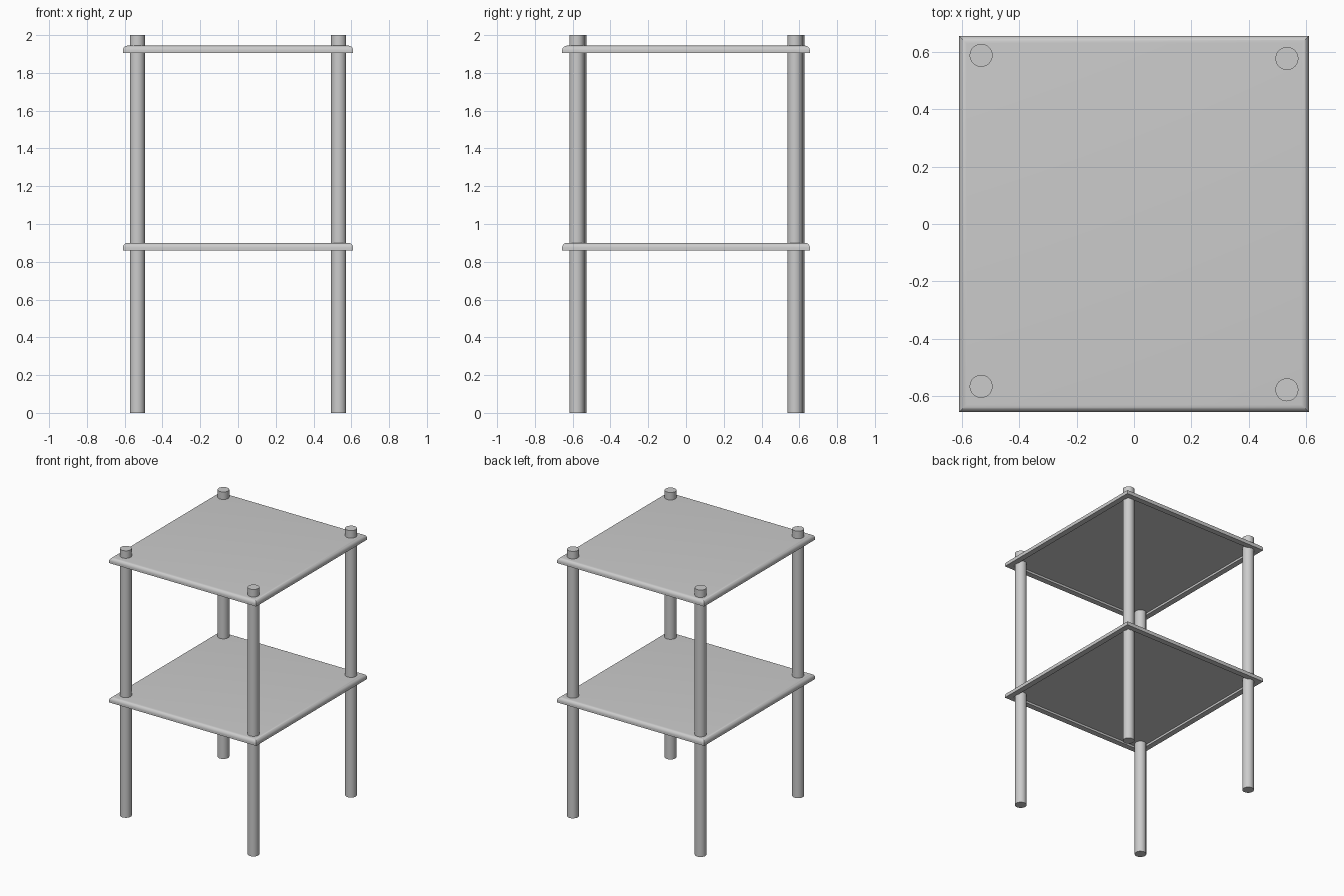
import bpy, bmesh, math

if "Cube" in bpy.data.objects:
    bpy.data.objects.remove(bpy.data.objects["Cube"])

HX, HY, THICK = 0.61, 0.656, 0.04


def smooth(ob):
    bpy.ops.object.select_all(action='DESELECT')
    ob.select_set(True)
    bpy.context.view_layer.objects.active = ob
    bpy.ops.object.shade_smooth_by_angle(angle=math.radians(35))


def shelf(name, z):
    # Profile of (inset, height): recessed underside, flat lip, rounded upper edge
    r = 0.026
    prof = [(0.042, 0.016), (0.042, 0.0), (0.0, 0.0)]
    for i in range(9):
        a = math.pi / 2 * i / 8
        prof.append((r * (1 - math.cos(a)), THICK - r + r * math.sin(a)))
    bm = bmesh.new()
    rings = [[bm.verts.new((sx * (HX - d), sy * (HY - d), z + h))
              for sx, sy in ((-1, -1), (1, -1), (1, 1), (-1, 1))]
             for d, h in prof]
    for lo, hi in zip(rings, rings[1:]):
        for i in range(4):
            j = (i + 1) % 4
            bm.faces.new((lo[i], lo[j], hi[j], hi[i]))
    bm.faces.new(rings[0][::-1])
    bm.faces.new(rings[-1])
    bmesh.ops.recalc_face_normals(bm, faces=bm.faces)
    me = bpy.data.meshes.new(name)
    bm.to_mesh(me)
    bm.free()
    ob = bpy.data.objects.new(name, me)
    bpy.context.collection.objects.link(ob)
    smooth(ob)


# Four round posts, slightly uneven in depth
for name, x, y in (("front_left_leg", -0.533, -0.566),
                   ("front_right_leg", 0.533, -0.578),
                   ("back_left_leg", -0.533, 0.588),
                   ("back_right_leg", 0.533, 0.577)):
    bpy.ops.mesh.primitive_cylinder_add(vertices=40, radius=0.04, depth=2,
                                        location=(x, y, 1))
    leg = bpy.context.object
    leg.name = name
    smooth(leg)

# Two shelves
shelf("lower_shelf", 0.86)
shelf("upper_shelf", 1.904)
